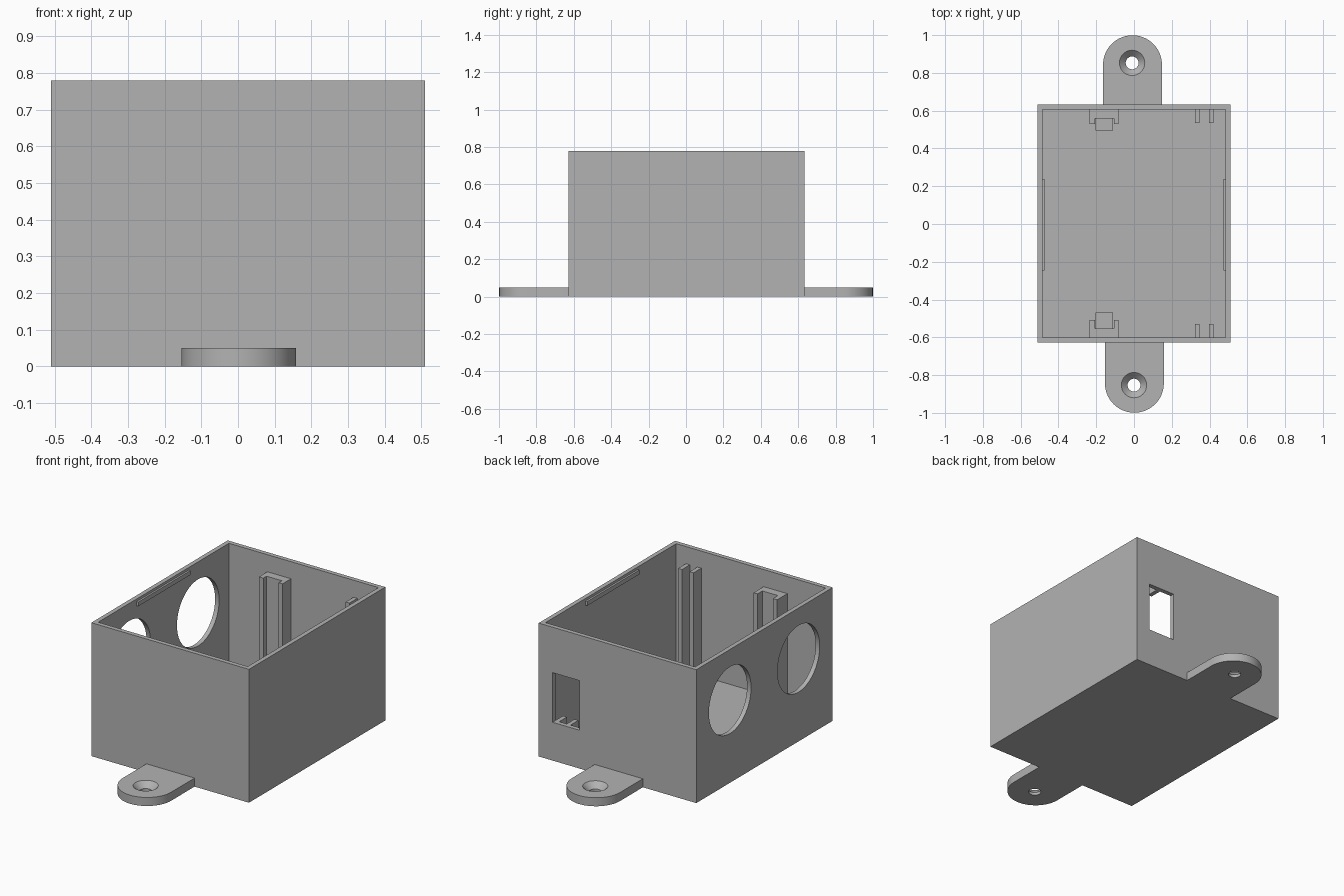
import bpy
import bmesh
from math import pi, cos, sin
from mathutils import Matrix

cube = bpy.data.objects.get("Cube")
if cube:
    bpy.data.objects.remove(cube, do_unlink=True)

grey = bpy.data.materials.new("light grey plastic")
grey.use_nodes = True
COLOUR = (0.45, 0.45, 0.45, 1)
grey.diffuse_color = COLOUR
grey.node_tree.nodes["Principled BSDF"].inputs["Base Color"].default_value = COLOUR

# Main dimensions
HALF_X, FRONT, BACK, HEIGHT = 0.51, -0.627, 0.633, 0.78
WALL, FLOOR, RAIL_TOP = 0.026, 0.05, 0.68
IN_X, IN_FRONT, IN_BACK = HALF_X - WALL, FRONT + WALL, BACK - WALL


def finish(bm, name):
    bmesh.ops.recalc_face_normals(bm, faces=bm.faces)
    mesh = bpy.data.meshes.new(name)
    bm.to_mesh(mesh)
    bm.free()
    mesh.materials.append(grey)
    obj = bpy.data.objects.new(name, mesh)
    bpy.context.collection.objects.link(obj)
    return obj


def box(name, x, y, z):
    bm = bmesh.new()
    size = [b - a for a, b in (x, y, z)]
    mid = [(a + b) / 2 for a, b in (x, y, z)]
    bmesh.ops.create_cube(bm, size=1, matrix=Matrix.Translation(mid) @ Matrix.Diagonal((*size, 1)))
    return finish(bm, name)


def cone(name, centre, r_low, r_high, depth, turn=Matrix()):
    bm = bmesh.new()
    bmesh.ops.create_cone(bm, cap_ends=True, segments=64, radius1=r_low, radius2=r_high,
                          depth=depth, matrix=Matrix.Translation(centre) @ turn)
    return finish(bm, name)


def cut(obj, *cutters):
    for cutter in cutters:
        mod = obj.modifiers.new("cut", 'BOOLEAN')
        mod.operation, mod.solver, mod.object = 'DIFFERENCE', 'EXACT', cutter
        bpy.context.view_layer.objects.active = obj
        bpy.ops.object.modifier_apply(modifier=mod.name)
        bpy.data.objects.remove(cutter, do_unlink=True)


def smooth(obj):
    bpy.ops.object.select_all(action='DESELECT')
    obj.select_set(True)
    bpy.context.view_layer.objects.active = obj
    bpy.ops.object.shade_smooth_by_angle(angle=pi / 6)


# Open box with two round cable holes and a rectangular socket window
shell = box("box_shell", (-HALF_X, HALF_X), (FRONT, BACK), (0, HEIGHT))
SIDEWAYS = Matrix.Rotation(pi / 2, 4, 'Y')
cut(shell, box("cavity", (-IN_X, IN_X), (IN_FRONT, IN_BACK), (FLOOR, 1)),
    *[cone("cable_hole", (-HALF_X, y, 0.483), 0.195, 0.195, 0.2, SIDEWAYS) for y in (-0.312, 0.322)],
    box("window", (0.245, 0.42), (0.5, 0.7), (0.224, 0.514)))
smooth(shell)


# Rounded mounting tabs with countersunk screw holes
def tab(name, x, wall_y, side, hole_x):
    r, centre_y = 0.156, side * 0.843
    points = [(x - r, wall_y)] + [(x - r * cos(pi * i / 32), centre_y + side * r * sin(pi * i / 32))
                                  for i in range(33)] + [(x + r, wall_y)]
    bm = bmesh.new()
    face = bm.faces.new([bm.verts.new((px, py, 0)) for px, py in points])
    top = bmesh.ops.extrude_face_region(bm, geom=[face])["geom"]
    bmesh.ops.translate(bm, vec=(0, 0, FLOOR), verts=[v for v in top if isinstance(v, bmesh.types.BMVert)])
    obj = finish(bm, name)
    hole_y = side * 0.853
    cut(obj, cone("screw_hole", (hole_x, hole_y, 0), 0.034, 0.034, 0.3),
        cone("countersink", (hole_x, hole_y, 0.035), 0.034, 0.07, 0.036))
    smooth(obj)


tab("front_tab", 0.002, FRONT, -1, 0.0)
tab("back_tab", -0.008, BACK, 1, -0.01)

# Board rails, retaining bracket and floor stop on the front and back walls
for end, wall, inward in (("front", IN_FRONT, 1), ("back", IN_BACK, -1)):
    def fitting(name, x, near, far, top=RAIL_TOP):
        ys = sorted((wall + inward * near, wall + inward * far))
        return box(end + "_" + name, x, ys, (FLOOR, top))

    for name, x in (("inner_rib", 0.322), ("outer_rib", 0.396)):
        rib = fitting(name, (x, x + 0.025), 0, 0.072)
        if end == "back":
            cut(rib, box("window_gap", (0.245, 0.43), (0.5, 0.7), (0.224, 0.514)))
    reach = 0.094 if end == "front" else 0.078
    fitting("bracket_right", (-0.235, -0.207), 0, reach)
    fitting("bracket_left", (-0.107, -0.082), 0, reach)
    fitting("bracket_web", (-0.207, -0.107), 0, 0.048)
    fitting("floor_stop", (-0.204, -0.11), 0.048, 0.112 if end == "back" else 0.132, 0.1)

# Thin snap ridges for the lid
for name, side in (("left", 1), ("right", -1)):
    xs = sorted((side * IN_X, side * (IN_X - 0.011)))
    box(name + "_snap_ridge", xs, (-0.245, 0.237), (0.74, 0.765))
